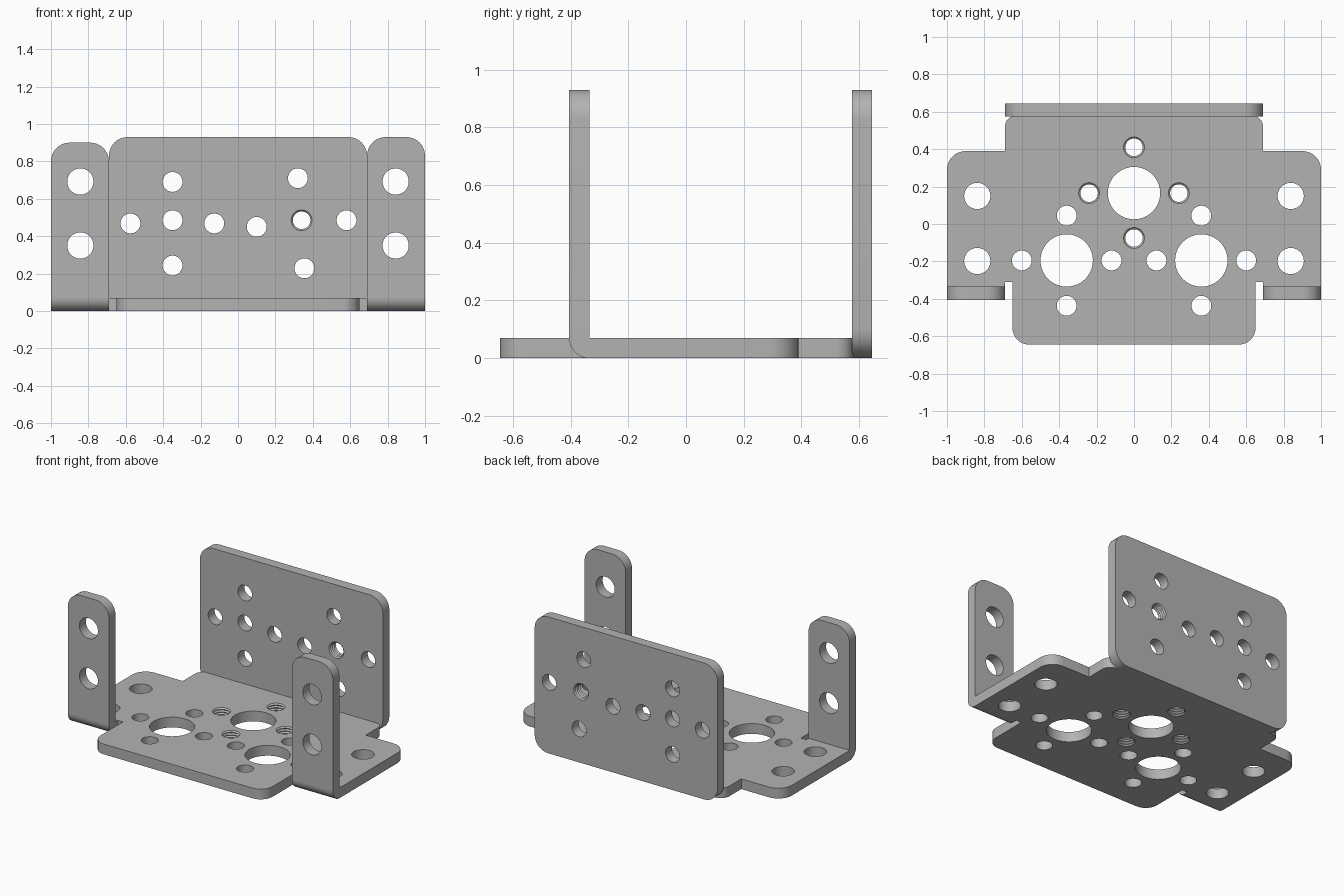
import bpy, bmesh, math
from math import pi, cos, sin
from mathutils import Vector

cube = bpy.data.objects.get("Cube")
if cube:
    bpy.data.objects.remove(cube, do_unlink=True)

T = 0.07        # sheet thickness
SMALL = 0.053   # small hole radius
BOLT = 0.07     # bolt hole radius
EAR_IN = 0.69   # inner edge of the ears

steel = bpy.data.materials.new("grey_steel")
steel.use_nodes = True
steel.diffuse_color = (0.45, 0.45, 0.45, 1)
steel.node_tree.nodes["Principled BSDF"].inputs["Base Color"].default_value = (0.45, 0.45, 0.45, 1)


def finish(name, bm, loc=(0, 0, 0), upright=False):
    """Turn a bmesh into a shaded object; upright maps local y to z."""
    bmesh.ops.remove_doubles(bm, verts=bm.verts, dist=1e-5)
    bmesh.ops.recalc_face_normals(bm, faces=bm.faces)
    mesh = bpy.data.meshes.new(name)
    bm.to_mesh(mesh)
    bm.free()
    mesh.materials.append(steel)
    ob = bpy.data.objects.new(name, mesh)
    bpy.context.collection.objects.link(ob)
    ob.location = loc
    if upright:
        ob.rotation_euler.x = pi / 2
    bpy.ops.object.select_all(action='DESELECT')
    ob.select_set(True)
    bpy.context.view_layer.objects.active = ob
    bpy.ops.object.shade_smooth_by_angle(angle=math.radians(35))
    return ob


def rounded(corners, steps=8):
    """Outline from (x, y, radius) right-angled corners."""
    out = []
    for i, (x, y, r) in enumerate(corners):
        p = Vector((x, y))
        if r == 0:
            out.append(p)
            continue
        a = (Vector(corners[i - 1][:2]) - p).normalized() * r
        b = (Vector(corners[(i + 1) % len(corners)][:2]) - p).normalized() * r
        for k in range(steps + 1):
            t = k / steps * pi / 2
            out.append(p + a * (1 - sin(t)) + b * (1 - cos(t)))
    return out


def circle(x, y, r, n=40):
    return [Vector((x + r * cos(2 * pi * k / n), y + r * sin(2 * pi * k / n))) for k in range(n)]


def plate(name, corners, holes, loc, upright=False):
    """Sheet of thickness T with round holes (x, y, radius), centred on its mid plane."""
    curve = bpy.data.curves.new(name + "_outline", 'CURVE')
    curve.dimensions = '2D'
    curve.fill_mode = 'BOTH'
    curve.extrude = T / 2
    for pts in [rounded(corners)] + [circle(*h) for h in holes]:
        s = curve.splines.new('POLY')
        s.points.add(len(pts) - 1)
        for sp, p in zip(s.points, pts):
            sp.co = (p.x, p.y, 0, 1)
        s.use_cyclic_u = True
    tmp = bpy.data.objects.new(name + "_tmp", curve)
    bpy.context.collection.objects.link(tmp)
    dg = bpy.context.evaluated_depsgraph_get()
    mesh = bpy.data.meshes.new_from_object(tmp.evaluated_get(dg))
    bm = bmesh.new()
    bm.from_mesh(mesh)
    bpy.data.objects.remove(tmp, do_unlink=True)
    bpy.data.curves.remove(curve)
    bpy.data.meshes.remove(mesh)
    return finish(name, bm, loc, upright)


def thread(name, loc, upright=False, turns=4, n=32):
    """Ridged sleeve lining a tapped hole."""
    outer, inner = SMALL + 0.004, SMALL - 0.006
    prof = [(outer - 0.001 if k % 2 == 0 else inner, -T / 2 + T * k / (2 * turns))
            for k in range(2 * turns + 1)]
    prof += [(outer, T / 2), (outer, -T / 2)]
    bm = bmesh.new()
    rings = [[bm.verts.new((r * cos(2 * pi * j / n), r * sin(2 * pi * j / n), z))
              for j in range(n)] for r, z in prof]
    for i, a in enumerate(rings):
        b = rings[(i + 1) % len(rings)]
        for j in range(n):
            k = (j + 1) % n
            bm.faces.new((a[j], a[k], b[k], b[j]))
    return finish(name, bm, loc, upright)


# Base plate: front tab, side wings and back tab, mirrored across x
half = [(0.65, -0.645, 0.09), (0.65, -0.31, 0), (EAR_IN, -0.31, 0), (EAR_IN, -0.335, 0),
        (1, -0.335, 0), (1, 0.39, 0.1), (EAR_IN, 0.39, 0), (EAR_IN, 0.58, 0.06)]
outline = half + [(-x, y, r) for x, y, r in reversed(half)]
tapped = [(0, 0.41), (-0.24, 0.165), (0.24, 0.165), (0, -0.075)]
holes = [(0, 0.165, 0.14)] + [(x, y, SMALL + 0.004) for x, y in tapped]
for s in (-1, 1):
    holes += [(s * 0.36, -0.195, 0.14), (s * 0.838, 0.15, BOLT), (s * 0.838, -0.198, BOLT)]
    holes += [(s * x, y, SMALL) for x, y in
              [(0.36, 0.045), (0.6, -0.195), (0.12, -0.195), (0.36, -0.437)]]
plate("base_plate", outline, holes, (0, 0, T / 2))
for i, (x, y) in enumerate(tapped):
    thread(f"base_thread_{i + 1}", (x, y, T / 2))

# Back plate
back_y = 0.645 - T / 2
w, h, r = EAR_IN, 0.93, 0.1
back_holes = [(-0.35, 0.69), (0.32, 0.71), (-0.575, 0.468), (-0.35, 0.485), (-0.127, 0.468),
              (0.1, 0.45), (0.58, 0.485), (-0.35, 0.243), (0.355, 0.228)]
tap = (0.34, 0.485)
plate("back_plate", [(-w, 0, r), (w, 0, r), (w, h, r), (-w, h, r)],
      [(x, z, SMALL) for x, z in back_holes] + [(*tap, SMALL + 0.004)],
      (0, back_y, 0), True)
thread("back_thread", (tap[0], back_y, tap[1]), True)

# Ears with rounded bends joining them to the wings
for side, s, top in (("right", -1, 0.90), ("left", 1, 0.93)):
    x0, x1 = sorted((s * EAR_IN, s))
    plate(side + "_ear", [(x0, T, 0), (x1, T, 0), (x1, top, r), (x0, top, r)],
          [(s * 0.843, z, BOLT) for z in (0.35, 0.692)], (0, -0.335 - T / 2, 0), True)
    bm = bmesh.new()
    section = [(-0.335, T)] + [(-0.335 - T * cos(a), T - T * sin(a))
                               for a in (k * pi / 20 for k in range(11))]
    face = bm.faces.new([bm.verts.new((x0, y, z)) for y, z in section])
    ext = bmesh.ops.extrude_face_region(bm, geom=[face], use_keep_orig=True)
    moved = [g for g in ext["geom"] if isinstance(g, bmesh.types.BMVert)]
    bmesh.ops.translate(bm, verts=moved, vec=(x1 - x0, 0, 0))
    finish(side + "_bend", bm)
